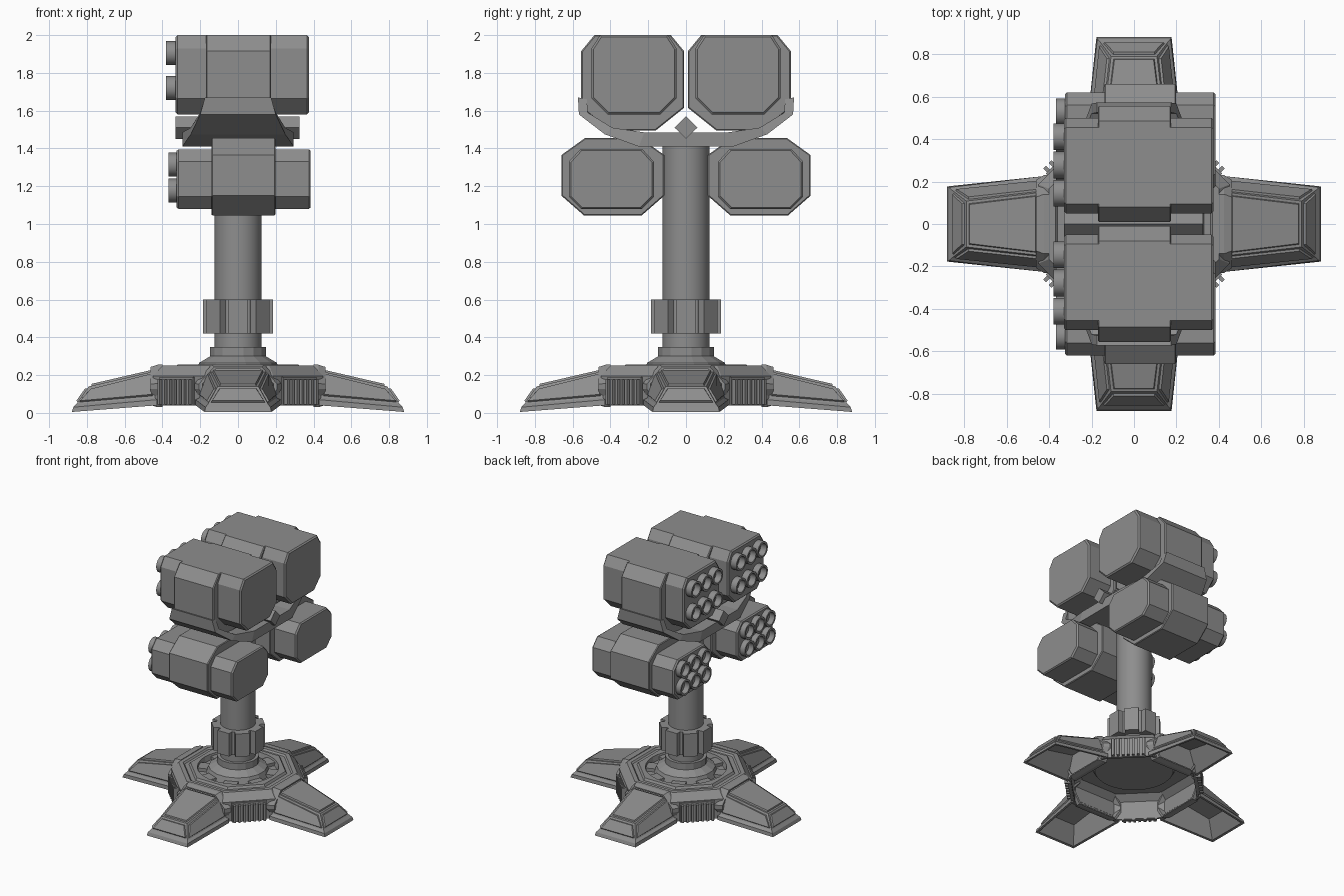
import bpy, bmesh, math
from mathutils import Matrix

cube = bpy.data.objects.get("Cube")
if cube:
    bpy.data.objects.remove(cube, do_unlink=True)

GREY = (0.27, 0.27, 0.27, 1)
metal = bpy.data.materials.new("plain grey metal")
metal.use_nodes = True
metal.diffuse_color = GREY
metal.node_tree.nodes["Principled BSDF"].inputs["Base Color"].default_value = GREY


def finish(name, bm, turn=0, smooth=False):
    """Turn a bmesh into a named object, rotated about z."""
    bmesh.ops.recalc_face_normals(bm, faces=bm.faces)
    bm.transform(Matrix.Rotation(turn, 4, "Z"))
    me = bpy.data.meshes.new(name)
    bm.to_mesh(me)
    bm.free()
    me.materials.append(metal)
    ob = bpy.data.objects.new(name, me)
    bpy.context.collection.objects.link(ob)
    if smooth:
        bpy.ops.object.select_all(action="DESELECT")
        ob.select_set(True)
        bpy.context.view_layer.objects.active = ob
        bpy.ops.object.shade_smooth_by_angle(angle=math.radians(35))
    return ob


def loft(bm, loops, closed=False):
    """Skin matching loops; cap the two ends, or join last to first."""
    rows = [[bm.verts.new(p) for p in loop] for loop in loops]
    n = len(rows[0])
    pairs = list(zip(rows, rows[1:])) + ([(rows[-1], rows[0])] if closed else [])
    for a, b in pairs:
        for i in range(n):
            j = (i + 1) % n
            bm.faces.new((a[i], a[j], b[j], b[i]))
    if not closed:
        bm.faces.new(rows[0])
        bm.faces.new(rows[-1])


def ring(r, z, n, start=0.0):
    return [(r * math.cos(start + math.tau * i / n),
             r * math.sin(start + math.tau * i / n), z) for i in range(n)]


def lathe(name, profile, n, start=0.0, smooth=False):
    bm = bmesh.new()
    loft(bm, [ring(r, z, n, start) for r, z in profile])
    return finish(name, bm, smooth=smooth)


def box(bm, x0, x1, y0, y1, z0, z1):
    loft(bm, [[(x0, y0, z), (x1, y0, z), (x1, y1, z), (x0, y1, z)] for z in (z0, z1)])


def octagon(y0, y1, z0, z1, cy, cz, by, bz):
    """Chamfered rectangle in the yz plane: c at the top corners, b at the bottom."""
    return [(y0 + by, z0), (y1 - by, z0), (y1, z0 + bz), (y1, z1 - cz),
            (y1 - cy, z1), (y0 + cy, z1), (y0, z1 - cz), (y0, z0 + bz)]


def scaled(outline, s, cy, cz):
    return [(cy + (y - cy) * s, cz + (z - cz) * s) for y, z in outline]


def block(name, outline, x0, x1, edge, side):
    """Extrude an outline along x with chamfered end edges."""
    cy = sum(p[0] for p in outline) / len(outline)
    cz = sum(p[1] for p in outline) / len(outline)
    half = max(p[0] for p in outline) - cy
    small = scaled(outline, 1 - edge / half, cy, cz)
    bm = bmesh.new()
    loft(bm, [[(x, side * y, z) for y, z in o] for x, o in
              ((x0, small), (x0 + edge, outline), (x1 - edge, outline), (x1, small))])
    return finish(name, bm)


def tubes(name, x0, x1, ys, zs, side):
    """Grid of open launch tubes pointing towards -x."""
    bm = bmesh.new()
    for y in ys:
        for z in zs:
            loft(bm, [[(x, side * y + p[0], z + p[1]) for p in ring(r, 0, 16)]
                      for x, r in ((x1, .063), (x0, .063), (x0, .047), (x1 - .01, .047))])
    return finish(name, bm, smooth=True)


# Launcher pods: end body, wider middle sleeve, six tubes, on both sides
for side, word in ((1, "back"), (-1, "front")):
    block(f"upper_pod_body_{word}", octagon(.05, .50, 1.58, 2.0, .045, .07, .085, .085),
          -.33, .375, .01, side)
    block(f"upper_pod_sleeve_{word}", octagon(.01, .555, 1.495, 2.0, .07, .085, .15, .12),
          -.17, .175, .006, side)
    tubes(f"upper_pod_tubes_{word}", -.38, -.31, (.145, .278, .411), (1.905, 1.72), side)
    block(f"lower_pod_body_{word}", octagon(.17, .62, 1.08, 1.395, .06, .065, .065, .065),
          -.325, .385, .01, side)
    block(f"lower_pod_sleeve_{word}", octagon(.115, .66, 1.045, 1.455, .125, .09, .12, .105),
          -.14, .198, .006, side)
    tubes(f"lower_pod_tubes_{word}", -.367, -.30, (.268, .398, .528), (1.315, 1.177), side)

# Cradle: bent band, wide in the middle and narrow at the tips
outer = [(.572, 1.67), (.567, 1.58), (.43, 1.475), (.25, 1.41)]
inner = [(.525, 1.66), (.52, 1.59), (.39, 1.51), (.22, 1.485)]
widths = [.175, .20, .25, .295]
sections = [[(-w, *o), (w, *o), (w, *i), (-w, *i)] for o, i, w in zip(outer, inner, widths)]
sections += [[(x, -y, z) for x, y, z in s] for s in reversed(sections)]
bm = bmesh.new()
loft(bm, sections)
finish("cradle", bm)

# Diamond cross beam
bm = bmesh.new()
loft(bm, [[(x, .06, 1.51), (x, 0, 1.57), (x, -.06, 1.51), (x, 0, 1.45)] for x in (-.33, .325)])
finish("cross_beam", bm)

# Mast and its foot
lathe("mast", [(.125, .2), (.125, 1.42)], 32, smooth=True)
lathe("mast_foot", [(.23, .21), (.21, .265), (.15, .30), (.15, .35)], 16, math.pi / 16)

# Toothed collar
lathe("collar_core", [(.155, .42), (.155, .60)], 16)
for k in range(8):
    bm = bmesh.new()
    box(bm, .10, .185, -.05, .05, .42, .60)
    finish(f"collar_tooth_{k + 1}", bm, turn=k * math.pi / 4)


def hub_loop(apothem, z, is_round):
    """Octagon or circle sampled at the same 32 angles."""
    pts = []
    for i in range(32):
        a = math.tau * i / 32
        off = (a + math.pi / 8) % (math.pi / 4) - math.pi / 8
        r = apothem if is_round else apothem / math.cos(off)
        pts.append((r * math.cos(a), r * math.sin(a), z))
    return pts


# Hub: octagonal shell, open below, with a round well on top
bm = bmesh.new()
loft(bm, [hub_loop(*p) for p in (
    (.10, .19, True), (.28, .19, True), (.30, .225, True), (.385, .225, False),
    (.435, .185, False), (.435, .045, False), (.45, .045, False), (.45, .195, False),
    (.40, .25, False), (.37, .25, False), (.36, .238, False), (.33, .238, False),
    (.32, .255, False), (.29, .255, True), (.28, .215, True), (.10, .215, True))])
finish("hub", bm)

# Blocks inside the well
for k in range(8):
    bm = bmesh.new()
    box(bm, .21, .285, -.05, .05, .20, .24)
    finish(f"well_block_{k + 1}", bm, turn=(k + .5) * math.pi / 4)


def quad(x0, w0, z0, x1, w1, z1):
    """Tapered leg section from root (x0) to tip (x1)."""
    return [(x0, -w0, z0), (x1, -w1, z1), (x1, w1, z1), (x0, w0, z0)]


# Four legs with their root frames
frame = [(.17, .03), (.23, .125), (.23, .155), (.14, .255)]
frame += [(-y, z) for y, z in reversed(frame)]
for k in range(4):
    turn = k * math.pi / 2
    bm = bmesh.new()
    loft(bm, [[(x, y, z) for y, z in scaled(frame, s, 0, .14)] for x, s in
              ((.40, .92), (.40, 1), (.425, 1), (.462, .9), (.462, .82))], closed=True)
    finish(f"leg_frame_{k + 1}", bm, turn)

    # Hollow leg shell
    bm = bmesh.new()
    loft(bm, [quad(.46, .132, .203, .778, .096, .122),
              quad(.445, .205, .04, .862, .16, .008),
              quad(.43, .225, .04, .88, .177, .005),
              quad(.43, .225, .07, .872, .172, .03),
              quad(.44, .205, .08, .855, .158, .048),
              quad(.445, .148, .22, .79, .108, .14)])
    bmesh.ops.recalc_face_normals(bm, faces=bm.faces)
    panels = [f for f in bm.faces if f.calc_center_median().z > .085
              and f.normal.z > .05 and f.normal.x > -.5]
    # Raised panels on the top, sides and tip
    bmesh.ops.inset_individual(bm, faces=panels, thickness=.018, depth=0)
    bmesh.ops.inset_individual(bm, faces=panels, thickness=.006, depth=.01)
    finish(f"leg_{k + 1}", bm, turn)

    # Vent grille between the legs
    bm = bmesh.new()
    box(bm, .44, .462, -.125, .125, .04, .19)
    for i in range(7):
        y = (i - 3) * .036
        box(bm, .45, .487, y - .009, y + .009, .045, .178)
    finish(f"vent_grille_{k + 1}", bm, turn + math.pi / 4)
